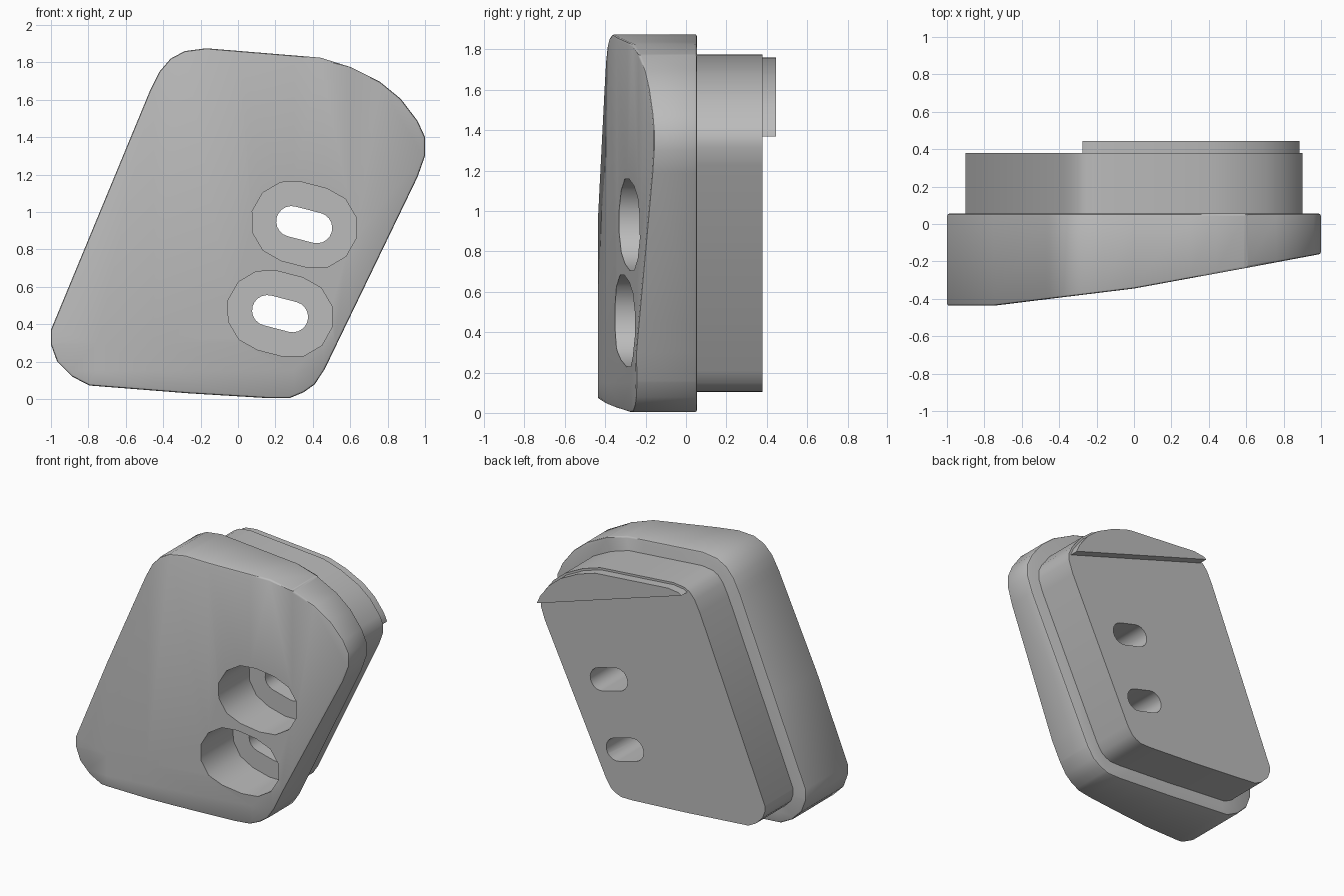
import bpy, bmesh, math
from mathutils import Vector

if "Cube" in bpy.data.objects:
    bpy.data.objects.remove(bpy.data.objects["Cube"])

grey = bpy.data.materials.new("plain grey")
grey.use_nodes = True
grey.diffuse_color = (0.5, 0.5, 0.5, 1)
grey.node_tree.nodes["Principled BSDF"].inputs["Base Color"].default_value = (0.5, 0.5, 0.5, 1)

# Leaning rounded outline (x, z), clockwise from the lower left
OUTLINE = [(-1, .37), (-.47, 1.65), (-.42, 1.75), (-.36, 1.82), (-.285, 1.86), (-.17, 1.875),
           (.44, 1.825), (.6, 1.775), (.76, 1.695), (.87, 1.605), (.96, 1.487), (1, 1.4),
           (1, 1.3), (.96, 1.187), (.463, .158), (.41, .078), (.35, .035), (.276, .005),
           (.17, .004), (-.26, .03), (-.795, .072), (-.887, .12), (-.967, .2), (-1, .29)]


def inset(points, dist):
    """Mitred inward offset of a clockwise outline."""
    result = []
    for i, p in enumerate(points):
        p, before, after = Vector(p), Vector(points[i - 1]), Vector(points[(i + 1) % len(points)])
        d1, d2 = (p - before).normalized(), (after - p).normalized()
        n1, n2 = Vector((d1.y, -d1.x)), Vector((d2.y, -d2.x))
        result.append(p + (n1 + n2) * dist / (1 + n1.dot(n2)))
    return result


def prism(name, points, y0, y1, chord=None):
    """Extrude an outline along y, optionally keeping only the part above a chord."""
    bm = bmesh.new()
    bm.faces.new([bm.verts.new((x, y0, z)) for x, z in points])
    if chord:
        (ax, az), (bx, bz) = chord
        bmesh.ops.bisect_plane(bm, geom=bm.verts[:] + bm.edges[:] + bm.faces[:],
                               plane_co=(ax, y0, az), plane_no=(az - bz, 0, bx - ax),
                               clear_inner=True)
    new = bmesh.ops.extrude_face_region(bm, geom=bm.faces[:])["geom"]
    bmesh.ops.translate(bm, vec=(0, y1 - y0, 0),
                        verts=[v for v in new if isinstance(v, bmesh.types.BMVert)])
    bmesh.ops.recalc_face_normals(bm, faces=bm.faces[:])
    mesh = bpy.data.meshes.new(name)
    bm.to_mesh(mesh)
    bm.free()
    mesh.materials.append(grey)
    ob = bpy.data.objects.new(name, mesh)
    bpy.context.collection.objects.link(ob)
    return ob


def stadium(cx, cz, radius, half, sides):
    """Slot outline tilted with the part."""
    tilt = math.radians(-14.5)
    axis = Vector((math.cos(tilt), math.sin(tilt))) * half
    points = []
    for end in (1, -1):
        for i in range(sides + 1):
            a = tilt + math.pi * (i / sides - .5) + (0 if end > 0 else math.pi)
            points.append(Vector((cx, cz)) + axis * end
                          + Vector((math.cos(a), math.sin(a))) * radius)
    return points


PROFILE = [(-1, -.437), (-.75, -.437), (-.45, -.4), (0, -.345), (.3, -.29), (.6, -.235), (1, -.16)]


def front_y(x, z):
    """Sloping front surface, falling back a little at the lower right."""
    y = PROFILE[-1][1]
    for (xa, ya), (xb, yb) in zip(PROFILE, PROFILE[1:]):
        if x <= xb:
            y = ya + (yb - ya) * (x - xa) / (xb - xa)
            break
    drop = max(0, 1 - z / .3) * min(1, max(0, (x + .45) / .4))
    return y + .03 * drop


# Main body with sculpted front
body = prism("main_body", OUTLINE, -.1, .055)
bm = bmesh.new()
bm.from_mesh(body.data)
cuts = [((x, 0, 0), (1, 0, 0)) for x, _ in PROFILE[1:-1]]
cuts += [((0, 0, z), (0, 0, 1)) for z in (.15, .3)]
for co, no in cuts:
    bmesh.ops.bisect_plane(bm, geom=bm.verts[:] + bm.edges[:] + bm.faces[:],
                           plane_co=co, plane_no=no)
for v in bm.verts:
    if v.co.y < 0:
        v.co.y = front_y(v.co.x, v.co.z)
bm.to_mesh(body.data)
bm.free()
bevel = body.modifiers.new("rim", "BEVEL")
bevel.width = .012
bevel.segments = 2
bevel.limit_method = 'ANGLE'
bevel.angle_limit = math.radians(50)

# Rear plug and the lip on its top edge
plug = prism("rear_plug", inset(OUTLINE, .1), .05, .38)
lip = prism("rear_lip", inset(OUTLINE, .115), .375, .445, chord=((-.31, 1.745), (.88, 1.37)))

# Countersunk screw slots
cutters = []
for i, (cx, cz) in enumerate([(.354, .932), (.225, .456)]):
    pocket = prism(f"pocket_cutter_{i}", stadium(cx, cz, .217, .07, 6), -1, .02)
    slot = prism(f"slot_cutter_{i}", stadium(cx, cz, .082, .07, 10), -1, 1)
    cutters += [pocket, slot]
    for ob, tools in ((body, (pocket, slot)), (plug, (slot,))):
        for tool in tools:
            mod = ob.modifiers.new("cut", "BOOLEAN")
            mod.operation = 'DIFFERENCE'
            mod.solver = 'EXACT'
            mod.object = tool

# Apply cuts, drop the cutters and shade
for ob in (body, plug, lip):
    bpy.ops.object.select_all(action='DESELECT')
    ob.select_set(True)
    bpy.context.view_layer.objects.active = ob
    for mod in list(ob.modifiers):
        bpy.ops.object.modifier_apply(modifier=mod.name)
    bpy.ops.object.shade_smooth_by_angle(angle=math.radians(32))
for tool in cutters:
    bpy.data.objects.remove(tool)
